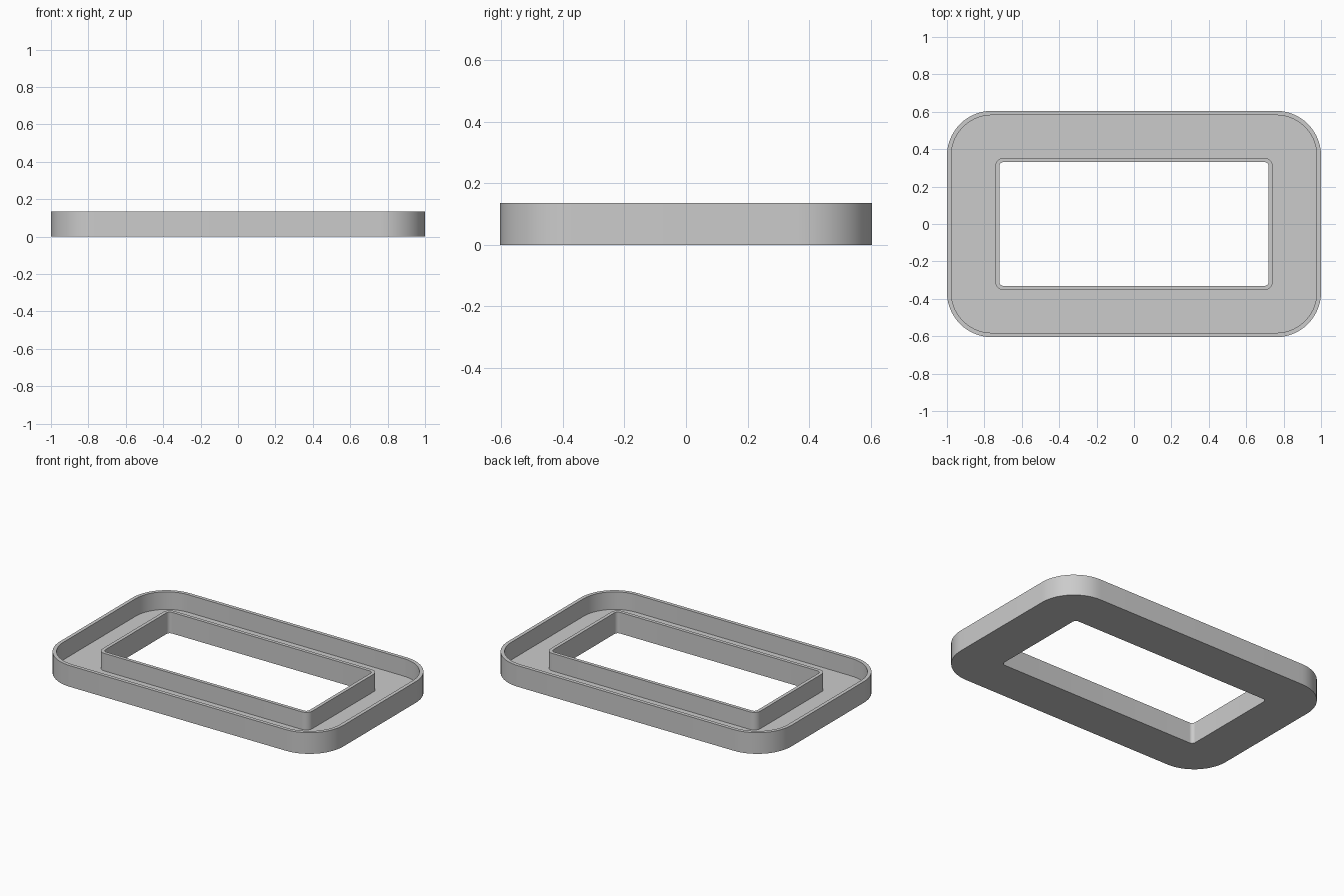
import bpy
import bmesh
import math

if "Cube" in bpy.data.objects:
    bpy.data.objects.remove(bpy.data.objects["Cube"], do_unlink=True)

HEIGHT = 0.135
FLOOR = 0.023
CORNER_STEPS = 14

# Plain grey material
grey = bpy.data.materials.new("plain_grey")
grey.use_nodes = True
colour = (0.6, 0.6, 0.6, 1)
grey.diffuse_color = colour
grey.node_tree.nodes["Principled BSDF"].inputs["Base Color"].default_value = colour


def rounded_rectangle(half_x, half_y, radius):
    """Outline points, counter-clockwise, with rounded corners."""
    points = []
    for corner, (sx, sy) in enumerate([(1, 1), (-1, 1), (-1, -1), (1, -1)]):
        for step in range(CORNER_STEPS + 1):
            a = math.pi / 2 * (corner + step / CORNER_STEPS)
            points.append((sx * (half_x - radius) + radius * math.cos(a),
                           sy * (half_y - radius) + radius * math.sin(a)))
    return points


# Outlines of the two walls, from the outside inwards
outer_out = rounded_rectangle(1.0, 0.605, 0.24)
outer_in = rounded_rectangle(0.977, 0.582, 0.217)
inner_out = rounded_rectangle(0.742, 0.353, 0.045)
inner_in = rounded_rectangle(0.72, 0.331, 0.023)

# Channel section: outer wall, floor, inner wall, underside
section = [(outer_out, 0), (outer_out, HEIGHT), (outer_in, HEIGHT), (outer_in, FLOOR),
           (inner_out, FLOOR), (inner_out, HEIGHT), (inner_in, HEIGHT), (inner_in, 0)]

bm = bmesh.new()
loops = [[bm.verts.new((x, y, z)) for x, y in outline] for outline, z in section]
for i, lower in enumerate(loops):
    upper = loops[(i + 1) % len(loops)]
    for j in range(len(lower)):
        k = (j + 1) % len(lower)
        bm.faces.new((lower[j], lower[k], upper[k], upper[j]))
bmesh.ops.recalc_face_normals(bm, faces=bm.faces)

mesh = bpy.data.meshes.new("channel_frame")
bm.to_mesh(mesh)
bm.free()
mesh.materials.append(grey)
frame = bpy.data.objects.new("channel_frame", mesh)
bpy.context.collection.objects.link(frame)

# Smooth corners, sharp rims
bpy.ops.object.select_all(action="DESELECT")
frame.select_set(True)
bpy.context.view_layer.objects.active = frame
bpy.ops.object.shade_smooth_by_angle(angle=math.radians(30))
